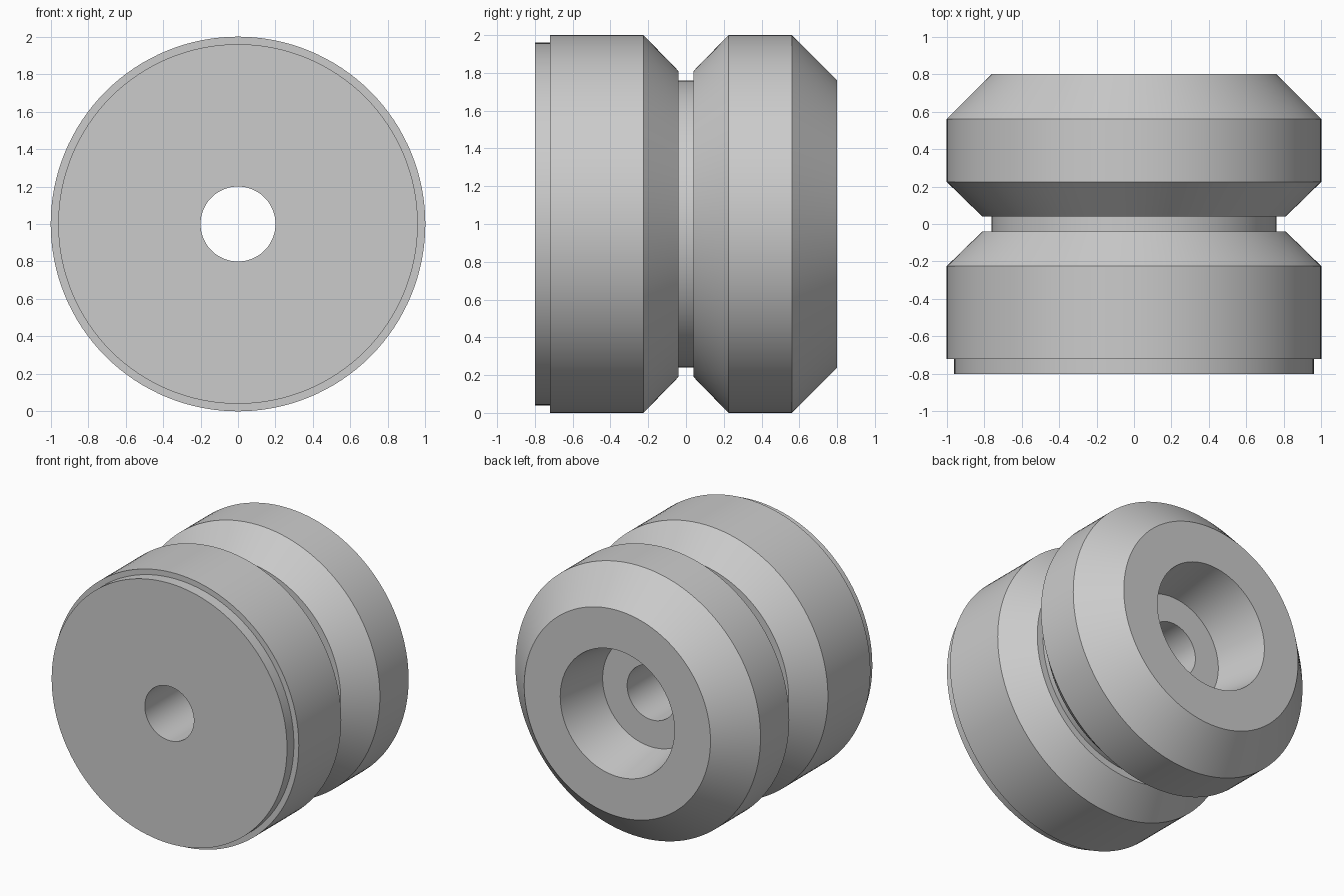
import bpy
import bmesh
import math
from mathutils import Matrix, Vector

cube = bpy.data.objects.get("Cube")
if cube:
    bpy.data.objects.remove(cube, do_unlink=True)

SEGMENTS = 128

grey = bpy.data.materials.new("plain grey")
grey.use_nodes = True
colour = (0.6, 0.6, 0.6, 1)
grey.diffuse_color = colour
grey.node_tree.nodes["Principled BSDF"].inputs["Base Color"].default_value = colour

# Closed cross-section as (radius, y), from the front bore edge round to the back
profile = [
    (0.2, -0.8), (0.96, -0.8), (0.96, -0.72), (1, -0.72),   # front lip
    (1, -0.225), (0.81, -0.04), (0.76, -0.04),              # front body, into groove
    (0.76, 0.04), (0.81, 0.04), (1, 0.225),                 # out of groove
    (1, 0.56), (0.76, 0.8),                                 # back body and bevel
    (0.466, 0.8), (0.4, 0.4), (0.2, 0.4),                   # tapered recess
]


def lathe(name, points, material):
    """Revolve a closed (radius, y) section about the y axis."""
    bm = bmesh.new()
    rings = []
    for i in range(SEGMENTS):
        turn = Matrix.Rotation(math.tau * i / SEGMENTS, 3, "Y")
        rings.append([bm.verts.new(turn @ Vector((0, y, r))) for r, y in points])
    for i, ring in enumerate(rings):
        following = rings[(i + 1) % SEGMENTS]
        for j in range(len(points)):
            k = (j + 1) % len(points)
            bm.faces.new((ring[j], ring[k], following[k], following[j]))
    bmesh.ops.recalc_face_normals(bm, faces=bm.faces)
    mesh = bpy.data.meshes.new(name)
    bm.to_mesh(mesh)
    bm.free()
    mesh.materials.append(material)
    obj = bpy.data.objects.new(name, mesh)
    bpy.context.collection.objects.link(obj)
    return obj


# Grooved roller with a through bore
roller = lathe("grooved_roller", profile, grey)
roller.location.z = 1
bpy.ops.object.select_all(action="DESELECT")
roller.select_set(True)
bpy.context.view_layer.objects.active = roller
bpy.ops.object.shade_smooth_by_angle(angle=math.radians(25))
